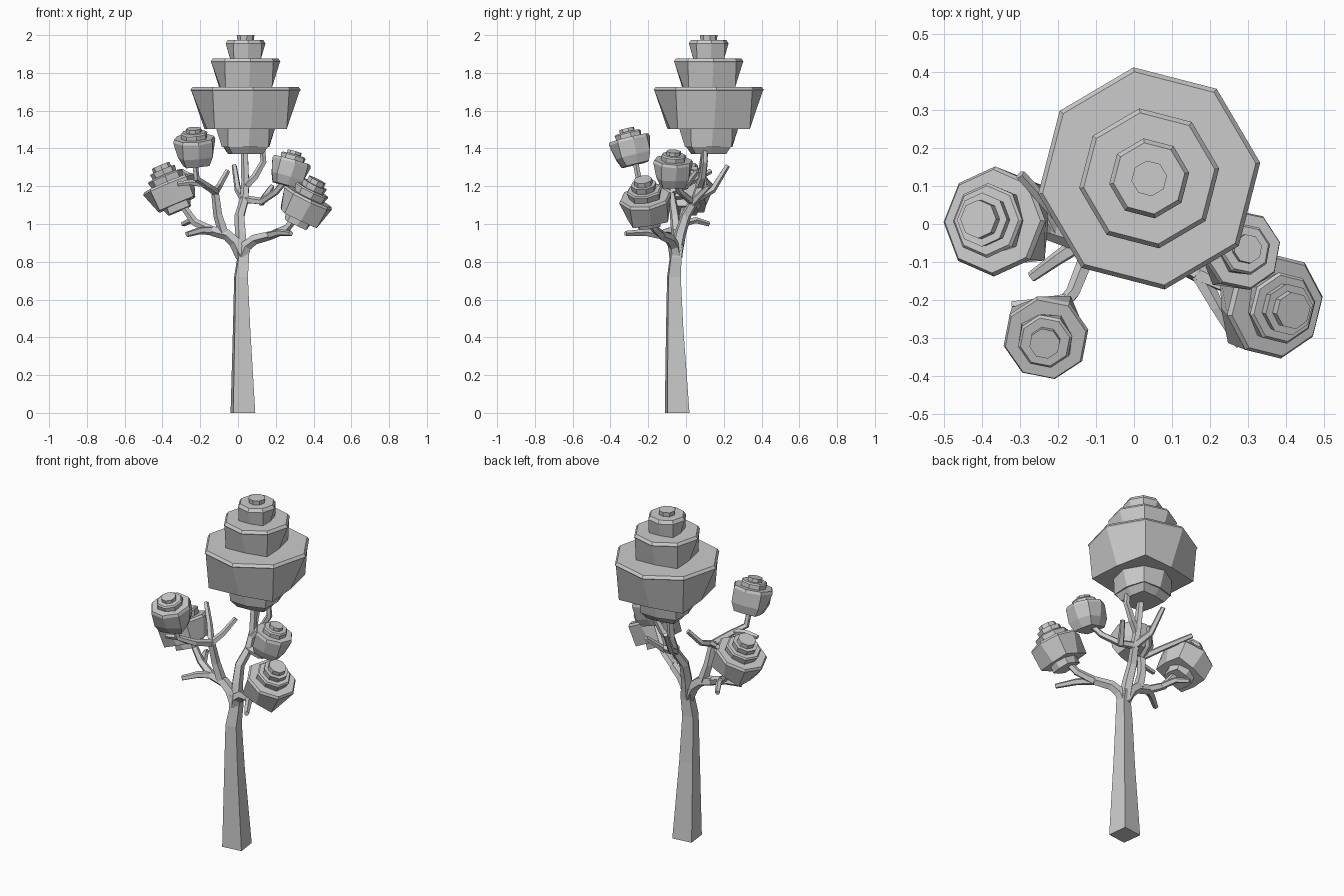
import bpy, bmesh, math
from mathutils import Vector

cube = bpy.data.objects.get("Cube")
if cube:
    bpy.data.objects.remove(cube, do_unlink=True)

grey = bpy.data.materials.new("plain grey")
grey.use_nodes = True
grey.diffuse_color = (0.6, 0.6, 0.6, 1)
grey.node_tree.nodes["Principled BSDF"].inputs["Base Color"].default_value = (0.6, 0.6, 0.6, 1)


def loft(name, rings):
    """Closed flat-faced solid through a list of rings of points."""
    bm = bmesh.new()
    loops = [[bm.verts.new(p) for p in ring] for ring in rings]
    n = len(loops[0])
    for a, b in zip(loops, loops[1:]):
        for i in range(n):
            j = (i + 1) % n
            bm.faces.new((a[i], a[j], b[j], b[i]))
    bm.faces.new(loops[0][::-1])
    bm.faces.new(loops[-1])
    bmesh.ops.recalc_face_normals(bm, faces=bm.faces)
    mesh = bpy.data.meshes.new(name)
    bm.to_mesh(mesh)
    bm.free()
    mesh.materials.append(grey)
    obj = bpy.data.objects.new(name, mesh)
    bpy.context.collection.objects.link(obj)
    return obj


def branch(name, points, start, end, sides=5):
    """Tapered tube along a path; start and end are radii."""
    pts = [Vector(p) for p in points]
    rings = []
    last = len(pts) - 1
    side = Vector((0.8, 0.6, 0.1))
    for k, p in enumerate(pts):
        d = (pts[min(k + 1, last)] - pts[max(k - 1, 0)]).normalized()
        side = (side - d * side.dot(d)).normalized()
        other = d.cross(side)
        r = start + (end - start) * k / last
        rings.append([p + r * (side * math.cos(t) + other * math.sin(t))
                      for t in (math.tau * i / sides for i in range(sides))])
    return loft(name, rings)


def foliage(name, base, apex, radius, profile, turn):
    """Stack of tiers; profile holds (radius, height, corner) fractions.
    Corner above 1 pulls every second point out, turning octagon to square."""
    base, apex = Vector(base), Vector(apex)
    axis = apex - base
    q = Vector((0, 0, 1)).rotation_difference(axis)
    rings = []
    for r, h, corner in profile:
        ring = []
        for i in range(8):
            t = turn + math.tau * i / 8
            s = radius * r * (corner if i % 2 else 1)
            ring.append(base + axis * h + q @ Vector((s * math.cos(t), s * math.sin(t), 0)))
        rings.append(ring)
    return loft(name, rings)


# Trunk: square, slightly turned, flared at the foot
trunk_rings = []
for x, y, z, h in ((0.026, -0.047, 0, 0.083), (0.019, -0.06, 0.45, 0.058), (0.016, -0.064, 0.72, 0.046),
                   (0.027, -0.055, 0.82, 0.04), (0.018, -0.047, 0.89, 0.042)):
    trunk_rings.append([(x + h * math.cos(t), y + h * math.sin(t), z)
                        for t in (math.radians(52 + 90 * i) for i in range(4))])
loft("trunk", trunk_rings)

# Main limbs
fork = (0.024, -0.054, 0.83)
left_knee = (0.17, -0.13, 0.94)
right_knee = (-0.14, -0.05, 0.965)
mid_knee = (0.01, 0.0, 1.045)
mid_fork = (0.035, 0.05, 1.13)
upper_fork = (-0.12, -0.08, 1.17)
branch("left_limb", [fork, (0.045, -0.065, 0.885), (0.09, -0.085, 0.92), left_knee], 0.035, 0.025)
branch("right_limb", [fork, (-0.015, -0.05, 0.905), (-0.06, -0.05, 0.945), right_knee], 0.037, 0.028)
branch("middle_limb", [fork, (0.015, -0.03, 0.95), mid_knee, mid_fork], 0.035, 0.025)
branch("upper_right_limb", [(-0.075, -0.05, 0.95), (-0.105, -0.06, 1.05), upper_fork], 0.03, 0.022)

# Twigs on the left
branch("left_low_twig", [left_knee, (0.22, -0.22, 0.955), (0.28, -0.32, 0.95)], 0.024, 0.014)
branch("left_bearing_twig", [left_knee, (0.26, -0.17, 0.98), (0.32, -0.2, 1.05)], 0.024, 0.018)
branch("left_upper_twig", [mid_fork, (0.125, 0.03, 1.12), (0.2, -0.03, 1.17), (0.26, -0.07, 1.24)], 0.022, 0.016)
branch("left_short_twig", [(0.12, 0.03, 1.11), (0.145, 0.07, 1.15), (0.18, 0.12, 1.2)], 0.02, 0.014)

# Twigs on the right
branch("right_low_twig", [right_knee, (-0.2, -0.09, 0.965), (-0.27, -0.14, 0.945)], 0.024, 0.015)
branch("right_bearing_twig", [right_knee, (-0.23, -0.02, 1.01), (-0.31, 0.0, 1.12)], 0.025, 0.018)
branch("right_rear_twig", [(-0.21, -0.03, 1.0), (-0.25, 0.05, 1.02), (-0.29, 0.12, 1.0)], 0.02, 0.014)
branch("right_high_twig", [upper_fork, (-0.2, 0.02, 1.22), (-0.3, 0.13, 1.28)], 0.02, 0.014)
branch("right_front_twig", [upper_fork, (-0.16, -0.18, 1.2), (-0.22, -0.25, 1.24), (-0.23, -0.27, 1.34)], 0.022, 0.015)
branch("right_front_stub", [(-0.18, -0.2, 1.21), (-0.25, -0.21, 1.22), (-0.32, -0.215, 1.21)], 0.018, 0.013)
branch("right_inner_twig", [upper_fork, (-0.1, 0.0, 1.2), (-0.055, 0.06, 1.28)], 0.02, 0.014)

# Twigs in the middle
branch("crown_twig", [mid_fork, (0.04, 0.08, 1.22), (0.035, 0.1, 1.4)], 0.025, 0.02)
branch("crown_side_twig", [(0.04, 0.07, 1.2), (0.09, 0.09, 1.25), (0.135, 0.1, 1.33), (0.13, 0.1, 1.4)], 0.022, 0.015)
branch("rear_twig", [mid_fork, (0.0, 0.14, 1.18), (-0.02, 0.22, 1.31)], 0.023, 0.014)

# Large crown: tiers that grow from square undersides to octagonal rims
crown_profile = [(0.3, 0, 1.3), (0.4, 0.06, 1.25), (0.43, 0.06, 1.2), (0.53, 0.21, 1), (0.7, 0.21, 1.32),
                 (0.98, 0.53, 1), (1, 0.54, 1), (0.96, 0.565, 1), (0.46, 0.565, 1.3), (0.62, 0.77, 1),
                 (0.63, 0.78, 1), (0.59, 0.805, 1), (0.28, 0.805, 1.25), (0.36, 0.93, 1),
                 (0.32, 0.96, 1), (0.15, 0.96, 1), (0.16, 1, 1)]
foliage("main_crown", (0.04, 0.12, 1.37), (0.04, 0.12, 2), 0.295, crown_profile, math.radians(8))

# Smaller foliage clumps
plain_clump = [(0.6, 0, 1.3), (0.82, 0.25, 1.2), (1, 0.66, 1), (0.95, 0.74, 1), (0.6, 0.74, 1.1),
               (0.64, 0.86, 1), (0.58, 0.9, 1), (0.36, 0.9, 1), (0.36, 1, 1)]
stepped_clump = [(0.45, 0, 1.25), (0.54, 0.14, 1), (0.73, 0.14, 1.3), (1, 0.57, 1), (0.94, 0.62, 1),
                 (0.6, 0.62, 1.1), (0.68, 0.75, 1), (0.63, 0.78, 1), (0.46, 0.78, 1), (0.49, 0.9, 1),
                 (0.35, 0.9, 1), (0.35, 1, 1)]
foliage("right_clump", (-0.31, -0.002, 1.07), (-0.41, 0.013, 1.31), 0.145, stepped_clump, 0)
foliage("left_low_clump", (0.305, -0.2, 1.0), (0.42, -0.228, 1.235), 0.141, stepped_clump, 0.15)
foliage("right_front_clump", (-0.225, -0.268, 1.315), (-0.235, -0.315, 1.505), 0.114, plain_clump, 0.2)
foliage("left_upper_clump", (0.25, -0.075, 1.205), (0.3, -0.065, 1.385), 0.107, plain_clump, 0.2)
